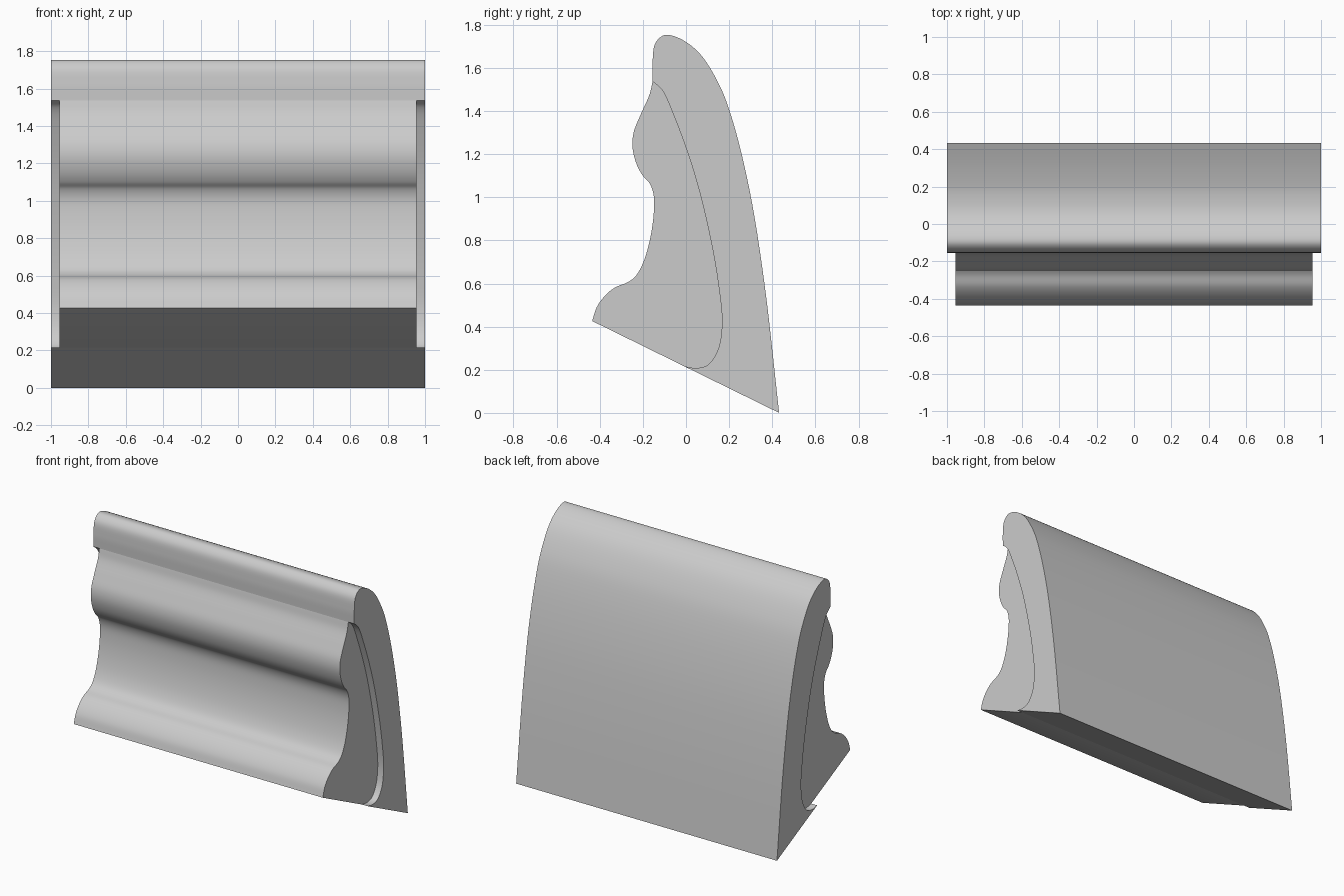
import bpy, bmesh, math
from mathutils import Vector

cube = bpy.data.objects.get("Cube")
if cube:
    bpy.data.objects.remove(cube, do_unlink=True)

grey = bpy.data.materials.new("light grey")
grey.use_nodes = True
colour = (0.6, 0.6, 0.6, 1)
grey.diffuse_color = colour
grey.node_tree.nodes["Principled BSDF"].inputs["Base Color"].default_value = colour


def smooth_path(points, steps=6):
    """Smooth curve through the given (y, z) points."""
    p = [Vector(q) for q in points]
    p = [2 * p[0] - p[1]] + p + [2 * p[-1] - p[-2]]

    def blend(a, b, ta, tb, t):
        return a + (b - a) * ((t - ta) / (tb - ta))

    path = []
    for a, b, c, d in zip(p, p[1:], p[2:], p[3:]):
        # centripetal spacing avoids overshoot on uneven points
        t1 = math.sqrt((b - a).length)
        t2 = t1 + math.sqrt((c - b).length)
        t3 = t2 + math.sqrt((d - c).length)
        for i in range(steps):
            t = t1 + (t2 - t1) * i / steps
            ab, bc, cd = blend(a, b, 0, t1, t), blend(b, c, t1, t2, t), blend(c, d, t2, t3, t)
            path.append(blend(blend(ab, bc, 0, t2, t), blend(bc, cd, t1, t3, t), t1, t2, t))
    return path + [p[-2]]


def extrude_profile(name, outline, half_width):
    """Solid made by sweeping a side outline along x."""
    bm = bmesh.new()
    face = bm.faces.new([bm.verts.new((-half_width, y, z)) for y, z in outline])
    swept = bmesh.ops.extrude_face_region(bm, geom=[face], use_keep_orig=True)
    moved = [v for v in swept["geom"] if isinstance(v, bmesh.types.BMVert)]
    bmesh.ops.translate(bm, verts=moved, vec=(2 * half_width, 0, 0))
    bmesh.ops.recalc_face_normals(bm, faces=bm.faces)
    mesh = bpy.data.meshes.new(name)
    bm.to_mesh(mesh)
    bm.free()
    mesh.materials.append(grey)
    obj = bpy.data.objects.new(name, mesh)
    bpy.context.collection.objects.link(obj)
    bpy.ops.object.select_all(action="DESELECT")
    obj.select_set(True)
    bpy.context.view_layer.objects.active = obj
    bpy.ops.object.shade_smooth_by_angle(angle=math.radians(30))
    return obj


# Rounded back, from the front lip over the top down to the heel
back_curve = smooth_path([
    (-.155, 1.537), (-.155, 1.63), (-.142, 1.715), (-.1, 1.752), (-.03, 1.737),
    (.063, 1.667), (.155, 1.52), (.215, 1.36), (.294, 1.037), (.363, .606), (.432, 0)])

# Seam between shell and pad, from top to underside
seam = smooth_path([
    (-.155, 1.537), (-.113, 1.5), (-.053, 1.37), (.04, 1.106), (.109, .829),
    (.15, .597), (.167, .412), (.146, .287), (.1, .222), (.049, .208), (-.008, .216)])

# Wavy front of the pad, from its toe up to the lip
pad_front = smooth_path([
    (-.435, .426), (-.414, .49), (-.377, .542), (-.33, .581), (-.27, .606),
    (-.234, .634), (-.2, .694), (-.169, .796), (-.15, .92), (-.15, 1.01),
    (-.169, 1.065), (-.2, 1.1), (-.229, 1.153), (-.248, 1.231), (-.243, 1.3),
    (-.21, 1.384), (-.169, 1.477), (-.155, 1.537)])

extrude_profile("back_shell", back_curve + seam[:0:-1], 1.0)
extrude_profile("front_pad", pad_front + seam[1:], 0.955)
